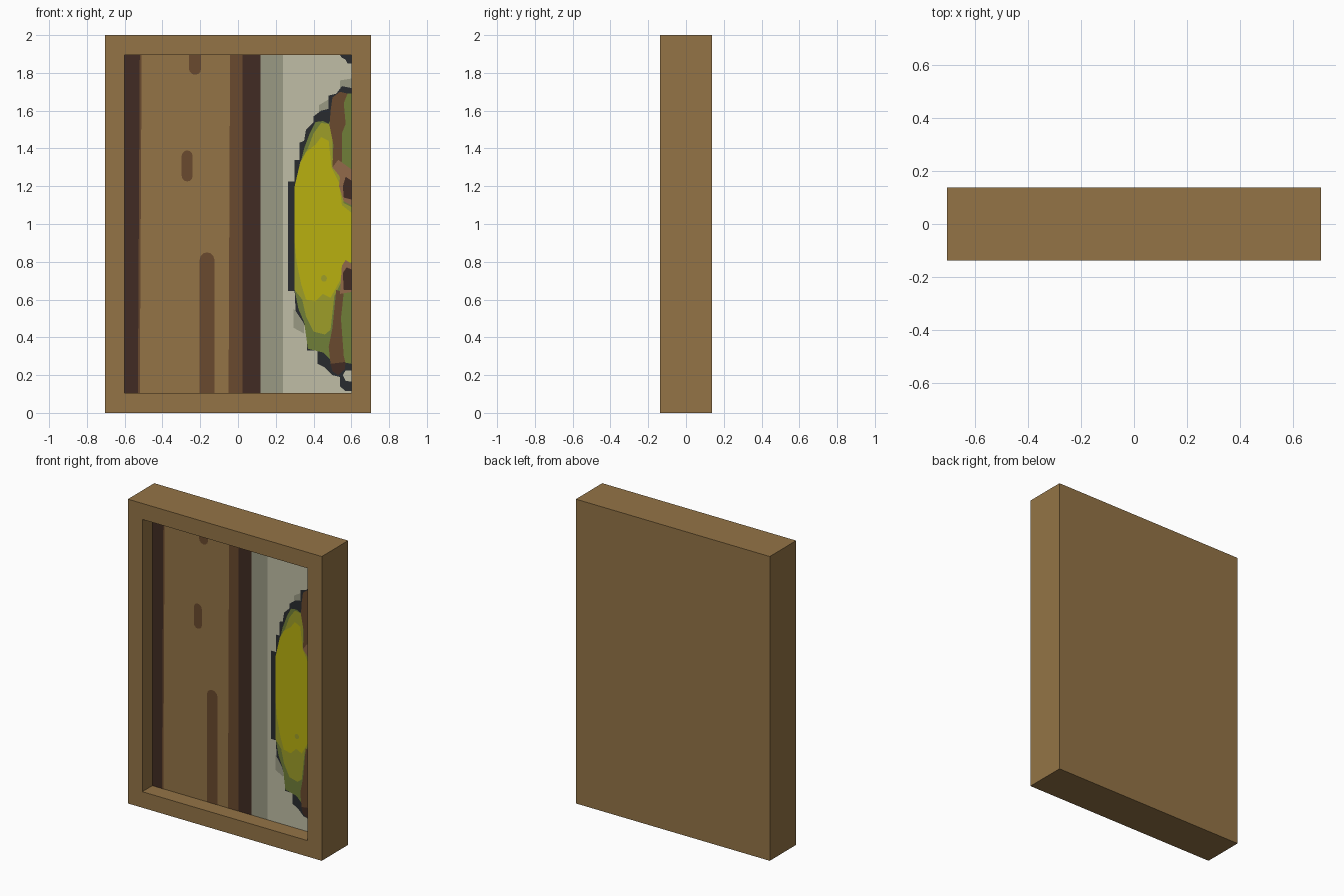
import bpy
import bmesh
import math

W, D, H, RIM = 0.705, 0.137, 2.0, 0.105
FLOOR = -D + 0.105          # y of the recessed panel
X, Z0, Z1 = W - RIM, RIM, H - RIM


def material(name, rgb):
    def lin(c):
        c /= 255
        return c / 12.92 if c <= 0.04045 else ((c + 0.055) / 1.055) ** 2.4
    m = bpy.data.materials.new(name)
    m.diffuse_color = (*[lin(c) for c in rgb], 1)
    return m


WOOD = material("wood", (148, 116, 70))
DARK = material("dark_brown", (65, 43, 35))
BROWN = material("mid_brown", (106, 74, 46))
TAN = material("reddish_tan", (146, 106, 74))
GREY = material("warm_grey", (154, 154, 132))
CREAM = material("cream", (192, 190, 166))
BLACK = material("charcoal", (40, 43, 47))
YELLOW = material("yellow", (185, 176, 16))
OLIVE = material("olive", (158, 158, 40))
GREEN = material("green", (112, 126, 56))


def finish(name, bm, mat):
    me = bpy.data.meshes.new(name)
    bm.to_mesh(me)
    bm.free()
    me.materials.append(mat)
    ob = bpy.data.objects.new(name, me)
    bpy.context.collection.objects.link(ob)
    return ob


def paint(name, mat, layer, *shapes):
    """Flat painted shapes of (x, z) points just in front of the panel."""
    bm = bmesh.new()
    for pts in shapes:
        f = bm.faces.new([bm.verts.new((x, FLOOR - 0.001 * layer, z)) for x, z in pts])
        f.normal_update()
        if f.normal.y > 0:
            f.normal_flip()
    finish(name, bm, mat)


def band(x0, x1, z0=Z0, z1=Z1, lean=0.0):
    return [(x0 - lean, z0), (x1 - lean, z0), (x1, z1), (x0, z1)]


def knot(x0, x1, z0, z1, round_bottom=True, round_top=True):
    """Upright slot with optional half-round ends."""
    c, r = (x0 + x1) / 2, (x1 - x0) / 2
    def arc(z, a0):
        return [(c + r * math.cos(a0 + math.pi * i / 6),
                 z + r * math.sin(a0 + math.pi * i / 6)) for i in range(7)]
    top = arc(z1 - r, 0) if round_top else [(x1, z1), (x0, z1)]
    low = arc(z0 + r, math.pi) if round_bottom else [(x0, z0), (x1, z0)]
    return top + low


# Frame: box with its front inset and pushed back
bm = bmesh.new()
bmesh.ops.create_cube(bm, size=1)
for v in bm.verts:
    v.co = (v.co.x * 2 * W, v.co.y * 2 * D, (v.co.z + 0.5) * H)
bm.normal_update()
front = [f for f in bm.faces if f.normal.y < -0.9]
bmesh.ops.inset_region(bm, faces=front, thickness=RIM, use_even_offset=True)
inner = bmesh.ops.extrude_face_region(bm, geom=front)
bmesh.ops.delete(bm, geom=front, context='FACES_ONLY')
bmesh.ops.translate(bm, vec=(0, FLOOR + D, 0),
                    verts=[g for g in inner["geom"] if isinstance(g, bmesh.types.BMVert)])
bmesh.ops.recalc_face_normals(bm, faces=bm.faces)
finish("frame", bm, WOOD)

# Vertical bands on the panel
paint("dark_bands", DARK, 1,
      [(-X, Z0), (-0.53, Z0), (-0.52, Z1), (-X, Z1)],
      [(0.025, Z0), (0.12, Z0), (0.12, Z1), (0.025, Z1)])
paint("brown_bands", BROWN, 1,
      [(-0.53, Z0), (-0.52, Z0), (-0.51, Z1), (-0.52, Z1)],
      [(-0.05, Z0), (0.025, Z0), (0.025, Z1), (-0.042, Z1)])
paint("grey_band", GREY, 1, band(0.12, 0.238))
paint("cream_band", CREAM, 1, band(0.238, X))

# Grain marks in the wood
paint("grain_marks", BROWN, 1,
      knot(-0.26, -0.195, 1.79, Z1, round_top=False),
      knot(-0.298, -0.24, 1.225, 1.39),
      knot(-0.203, -0.125, Z0, 0.85, round_bottom=False))

# Soft grey fringe around the fruit shape
paint("grey_fringe", GREY, 2,
      [(0.43, 1.57), (0.43, 1.63), (0.48, 1.66), (0.49, 1.6)],
      [(0.54, 1.72), (0.54, 1.76), (X, 1.77), (X, 1.71)],
      [(0.295, 0.55), (0.295, 0.45), (0.35, 0.42), (0.35, 0.5)])

# Dark outline with stepped edge, and corner fleck
paint("outline", BLACK, 3,
      [(X, 1.72), (0.55, 1.73), (0.52, 1.69), (0.48, 1.68), (0.48, 1.61),
       (0.44, 1.6), (0.40, 1.57), (0.40, 1.54), (0.36, 1.5), (0.35, 1.44),
       (0.325, 1.43), (0.325, 1.34), (0.30, 1.34), (0.30, 1.225),
       (0.265, 1.225), (0.265, 0.645), (0.30, 0.645), (0.305, 0.54),
       (0.345, 0.48), (0.365, 0.43), (0.365, 0.33), (0.42, 0.33),
       (0.42, 0.26), (0.46, 0.24), (0.50, 0.2), (0.54, 0.19),
       (0.54, 0.14), (0.57, 0.115), (X, 0.115)],
      [(0.54, Z1), (0.55, 1.88), (0.57, 1.87), (0.58, 1.85), (X, 1.85), (X, Z1)])
paint("outline_gap", CREAM, 4, [(0.555, 0.2), (0.57, 0.225), (X, 0.225), (X, 0.165), (0.57, 0.17)])

# Fruit layers from rim to centre
paint("green_rim", GREEN, 4,
      [(X, 1.69), (0.54, 1.69), (0.51, 1.6), (0.48, 1.53), (0.45, 1.545),
       (0.41, 1.54), (0.38, 1.48), (0.35, 1.4), (0.325, 1.3), (0.30, 1.2),
       (0.30, 0.65), (0.32, 0.55), (0.35, 0.48), (0.37, 0.34), (0.45, 0.32),
       (0.49, 0.28), (X, 0.26)])
paint("olive_flesh", OLIVE, 5,
      [(0.50, 1.48), (0.48, 1.53), (0.44, 1.535), (0.40, 1.48), (0.37, 1.4),
       (0.33, 1.33), (0.30, 1.2), (0.30, 0.65), (0.34, 0.6), (0.36, 0.51),
       (0.40, 0.43), (0.46, 0.415), (0.49, 0.44), (0.51, 0.62), (0.55, 0.7),
       (X, 0.8), (X, 1.09), (0.56, 1.11), (0.53, 1.3), (0.50, 1.35)])
paint("yellow_flesh", YELLOW, 6,
      [(0.44, 1.46), (0.48, 1.44), (0.495, 1.3), (0.535, 1.22), (0.55, 1.1),
       (X, 1.06), (X, 0.80), (0.56, 0.79), (0.54, 0.70), (0.49, 0.61),
       (0.45, 0.63), (0.41, 0.59), (0.36, 0.6), (0.335, 0.68), (0.31, 0.8),
       (0.30, 0.9), (0.30, 1.2), (0.33, 1.32), (0.36, 1.38), (0.41, 1.42)])
paint("olive_spot", OLIVE, 7, knot(0.44, 0.47, 0.695, 0.73))

# Stem strokes at the right edge
paint("brown_strokes", BROWN, 7,
      [(0.49, 1.6), (0.50, 1.67), (0.54, 1.70), (0.58, 1.69), (0.56, 1.64),
       (0.57, 1.53), (0.55, 1.48), (0.55, 1.33), (0.50, 1.3), (0.505, 1.42), (0.485, 1.52)],
      [(0.52, 0.65), (0.56, 0.64), (0.545, 0.5), (0.56, 0.3), (0.57, 0.26),
       (0.49, 0.26), (0.48, 0.35), (0.50, 0.45)])
paint("tan_strokes", TAN, 8,
      [(0.50, 1.3), (0.53, 1.34), (X, 1.29), (X, 1.1), (0.56, 1.12),
       (0.535, 1.2), (0.54, 1.25)],
      [(0.55, 0.78), (0.57, 0.81), (X, 0.79), (X, 0.64), (0.54, 0.63)])
paint("dark_strokes", DARK, 9,
      [(0.555, 1.2), (0.57, 1.25), (X, 1.23), (X, 1.13), (0.56, 1.14)],
      [(0.555, 0.74), (0.575, 0.77), (X, 0.76), (X, 0.65), (0.56, 0.65)],
      [(0.49, 0.26), (0.57, 0.27), (0.565, 0.23), (0.53, 0.2), (0.5, 0.22)])
